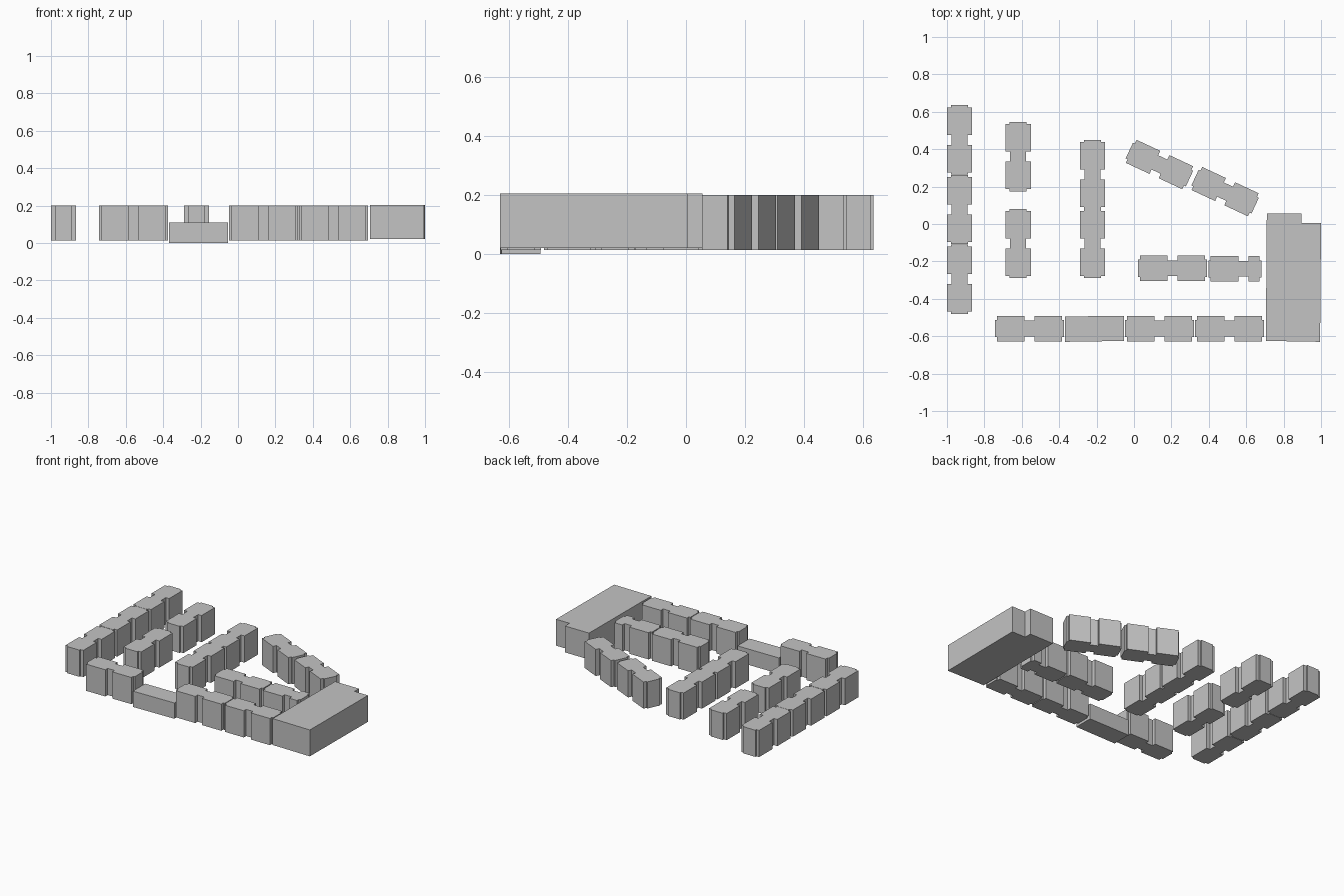
import bpy
import bmesh
from math import radians
from mathutils import Matrix

cube = bpy.data.objects.get("Cube")
if cube:
    bpy.data.objects.remove(cube)

# One plain grey for every building
grey = bpy.data.materials.new("plain grey")
grey.use_nodes = True
COLOUR = (0.55, 0.55, 0.55, 1)
grey.diffuse_color = COLOUR
grey.node_tree.nodes["Principled BSDF"].inputs["Base Color"].default_value = COLOUR


def extrude_outline(name, outline, bottom, top, centre=(0, 0), angle=0):
    """Extrude a counter-clockwise plan outline into a flat-roofed prism."""
    bm = bmesh.new()
    base = bm.faces.new([bm.verts.new((x, y, bottom)) for x, y in outline])
    walls = bmesh.ops.extrude_face_region(bm, geom=[base], use_keep_orig=True)
    raised = [v for v in walls["geom"] if isinstance(v, bmesh.types.BMVert)]
    bmesh.ops.translate(bm, verts=raised, vec=(0, 0, top - bottom))
    bmesh.ops.recalc_face_normals(bm, faces=bm.faces)
    place = Matrix.Translation((*centre, 0)) @ Matrix.Rotation(radians(angle), 4, "Z")
    bm.transform(place)
    mesh = bpy.data.meshes.new(name)
    bm.to_mesh(mesh)
    bm.free()
    mesh.materials.append(grey)
    obj = bpy.data.objects.new(name, mesh)
    bpy.context.collection.objects.link(obj)
    return obj


def house_block(name, centre, length=0.37, angle=0, neck_at=0.0):
    """Two wide wings joined by a narrow stair neck, with a shallow step at each end."""
    wide, neck, cap = 0.068, 0.042, 0.046
    end, step, gap = length / 2, 0.011, 0.027
    half = [
        (-end, cap), (-end + step, cap), (-end + step, wide),
        (neck_at - gap, wide), (neck_at - gap, neck),
        (neck_at + gap, neck), (neck_at + gap, wide),
        (end - step, wide), (end - step, cap), (end, cap),
    ]
    outline = [(x, -y) for x, y in half] + half[::-1]
    extrude_outline(name, outline, 0.014, 0.2, centre, angle)


# Rows running front to back
rows = {
    "outer_row_block": (-0.933, (0.45, 0.078, -0.295)),
    "second_row_block": (-0.62, (0.36, -0.105)),
    "third_row_block": (-0.222, (0.265, -0.105)),
}
for name, (x, centres) in rows.items():
    for i, y in enumerate(centres):
        house_block(f"{name}_{i + 1}", (x, y), angle=90)

# Slanted pair at the back
for i, centre in enumerate([(0.136, 0.318), (0.487, 0.173)]):
    house_block(f"slanted_block_{i + 1}", centre, 0.355, -25)

# Inner row beside the hall
house_block("inner_block_long", (0.206, -0.237))
house_block("inner_block_short", (0.54, -0.24), 0.285, neck_at=0.045)

# Front street row
for i, x in enumerate([-0.558, 0.136, 0.511]):
    house_block(f"front_block_{i + 1}", (x, -0.559))

# Low link building in the front row
link = [(-0.37, -0.63), (-0.053, -0.625), (-0.053, -0.492), (-0.37, -0.494)]
extrude_outline("low_link_building", link, 0, 0.11)

# Large hall with a notched back corner
hall = [(0.705, -0.625), (0.995, -0.63), (1, 0.005),
        (0.895, 0.005), (0.895, 0.055), (0.71, 0.055)]
extrude_outline("large_hall", hall, 0.02, 0.204)
